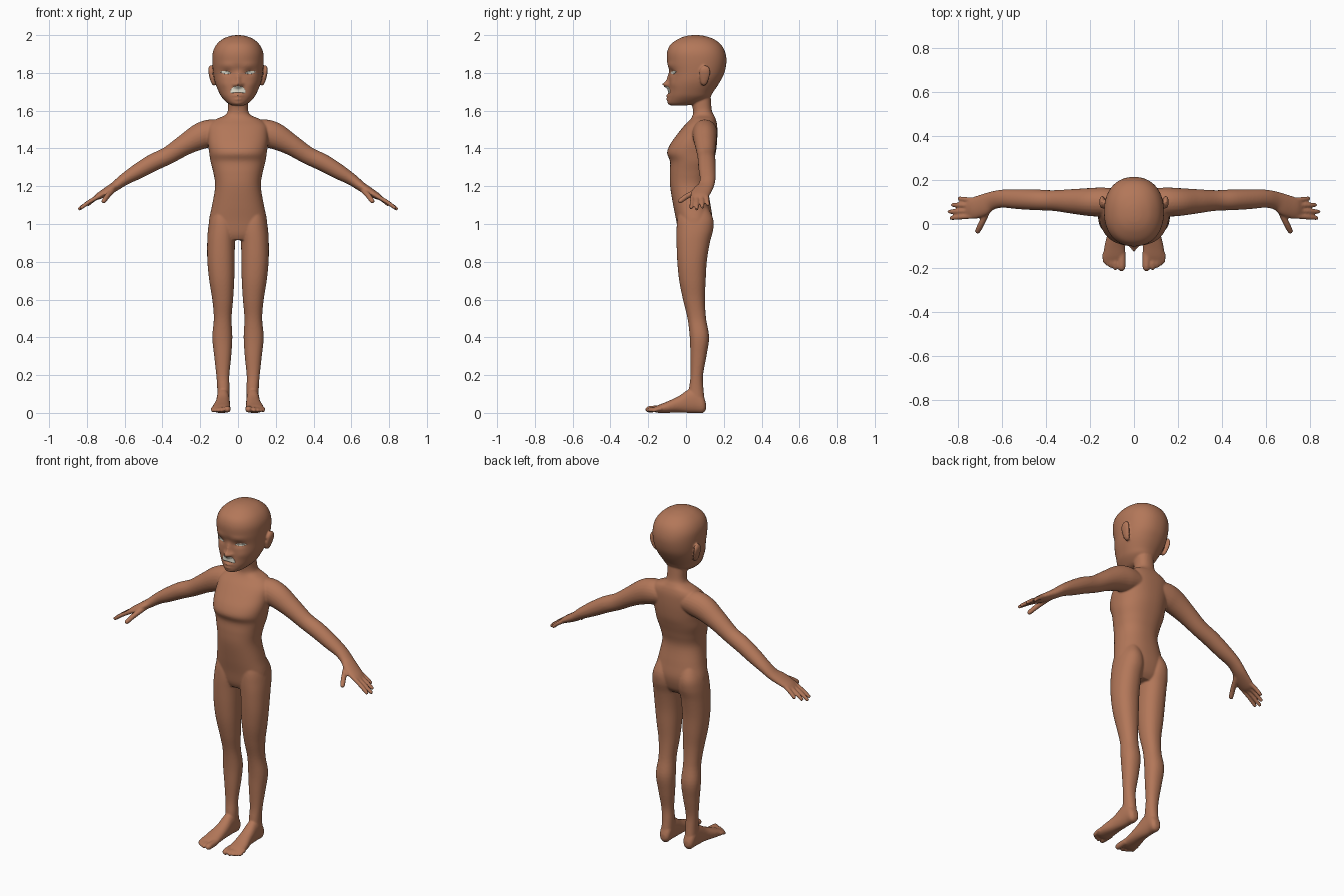
import bpy, bmesh, math
from mathutils import Vector
from mathutils.bvhtree import BVHTree

if "Cube" in bpy.data.objects:
    bpy.data.objects.remove(bpy.data.objects["Cube"])


def material(name, rgb):
    m = bpy.data.materials.new(name)
    m.diffuse_color = (*rgb, 1)
    m.use_nodes = True
    m.node_tree.nodes["Principled BSDF"].inputs["Base Color"].default_value = m.diffuse_color
    return m


skin = material("brown skin", (0.45, 0.185, 0.10))
pale = material("pale ivory", (0.80, 0.78, 0.66))
bm = bmesh.new()


def spline(rows, steps=5):
    """Catmull-Rom interpolation of rows of numbers."""
    out = []
    for i in range(len(rows) - 1):
        a, b, c, d = (rows[max(i - 1, 0)], rows[i], rows[i + 1], rows[min(i + 2, len(rows) - 1)])
        for s in range(steps):
            t = s / steps
            out.append([0.5 * (2 * q + (r - p) * t + (2 * p - 5 * q + 4 * r - w) * t * t
                               + (3 * q - p - 3 * r + w) * t ** 3) for p, q, r, w in zip(a, b, c, d)])
    return out + [list(rows[-1])]


def skin_rings(rings):
    """Bridge rings of points into a closed shell."""
    vr = [[bm.verts.new(p) for p in r] for r in rings]
    n = len(vr[0])
    faces = [bm.faces.new((a[i], a[(i + 1) % n], b[(i + 1) % n], b[i]))
             for a, b in zip(vr, vr[1:]) for i in range(n)]
    faces += [bm.faces.new(vr[0]), bm.faces.new(vr[-1])]
    bmesh.ops.recalc_face_normals(bm, faces=faces)
    return [v for r in vr for v in r]


def loft(rows, side=1, axis='z', n=2.2, seg=40):
    """Rows: position on axis, x0, x1, then y0, y1 (axis z) or z0, z1 (axis y)."""
    rings = []
    for h, x0, x1, b0, b1 in spline(rows):
        ring = []
        for k in range(seg):
            a = 2 * math.pi * k / seg
            c, s = (math.copysign(abs(f) ** (2 / n), f) for f in (math.cos(a), math.sin(a)))
            x, b = (x0 + x1) / 2 + c * (x1 - x0) / 2, (b0 + b1) / 2 + s * (b1 - b0) / 2
            ring.append((side * x, b, h) if axis == 'z' else (side * x, h, b))
        rings.append(ring)
    return skin_rings(rings)


def limb(rows, side=1, seg=24):
    """Tube along a path; rows: x, y, z, thickness radius, width radius."""
    pts = spline(rows)
    rings = []
    for i, (x, y, z, ru, rv) in enumerate(pts):
        t = (Vector(pts[min(i + 1, len(pts) - 1)][:3]) - Vector(pts[max(i - 1, 0)][:3])).normalized()
        ref = Vector((0, 1, 0)) if abs(t.y) < 0.85 else Vector((1, 0, 0))
        v = (ref - t * ref.dot(t)).normalized()
        u = v.cross(t)
        rings.append([])
        for k in range(seg):
            a = 2 * math.pi * k / seg
            p = Vector((x, y, z)) + u * ru * math.cos(a) + v * rv * math.sin(a)
            rings[-1].append((p.x * side, p.y, p.z))
    skin_rings(rings)


def digit(a, b, c, r, side):
    """Finger or toe through three points with a rounded tip."""
    d = (Vector(c) - Vector(b)).normalized() * r * 0.6
    limb([(*a, r, r), (*b, r, r), (*(Vector(c) - d), r * .85, r * .85), (*c, r * .3, r * .3)], side, 14)


# Head, with nose, lips and sockets pushed into the front
head = loft([(z, -w, w, f, b) for z, w, f, b in (
    (1.627, .03, -.075, .0), (1.64, .055, -.093, .075), (1.67, .085, -.094, .125),
    (1.70, .102, -.092, .145), (1.75, .122, -.09, .178), (1.80, .131, -.09, .203),
    (1.86, .136, -.1, .214), (1.91, .133, -.1, .207), (1.95, .114, -.082, .185),
    (1.98, .08, -.04, .145), (1.995, .042, .0, .10), (2.0, .012, .035, .065))], seg=96)
bumps = [(0, 1.738, .015, .014, -.034), (0, 1.765, .011, .03, -.014), (.02, 1.737, .009, .009, -.014),
         (0, 1.68, .026, .007, -.013), (0, 1.661, .022, .007, -.012), (0, 1.638, .025, .012, -.006),
         (.06, 1.802, .028, .015, .012), (.06, 1.842, .04, .012, -.004), (.075, 1.74, .025, .02, -.004),
         (0, 1.815, .02, .02, .004)]
for v in head:
    if v.co.y < 0.03:
        x, z = abs(v.co.x), v.co.z
        v.co.y += sum(d * math.exp(-((x - bx) / rx) ** 2 - ((z - bz) / rz) ** 2) for bx, bz, rx, rz, d in bumps)
bm.normal_update()
face_tree = BVHTree.FromBMesh(bm)

# Neck and torso
loft([(z, -w, w, f, b) for z, w, f, b in (
    (.915, .11, -.025, .10), (.95, .15, -.04, .125), (1.02, .153, -.052, .14), (1.1, .137, -.068, .13),
    (1.2, .121, -.084, .115), (1.27, .13, -.086, .128), (1.33, .145, -.084, .145), (1.375, .152, -.1, .157),
    (1.42, .158, -.085, .163), (1.47, .16, -.05, .166), (1.52, .155, -.01, .165), (1.553, .12, .022, .158),
    (1.575, .07, .035, .148), (1.6, .054, .037, .137), (1.65, .052, .03, .132), (1.70, .052, .03, .13))],
    n=2.3, seg=64)

for s in (-1, 1):
    # Ear
    limb([(.122, .098, 1.735, .007, .01), (.131, .095, 1.75, .011, .019), (.141, .098, 1.785, .012, .028),
          (.146, .10, 1.815, .012, .028), (.145, .099, 1.832, .008, .019), (.143, .098, 1.84, .003, .006)], s)
    # Leg
    loft([(.06, .045, .11, .01, .10), (.13, .045, .11, .016, .092), (.2, .046, .115, .024, .09),
          (.3, .036, .126, .023, .108), (.4, .03, .136, .02, .122), (.5, .034, .128, .008, .106),
          (.6, .026, .136, -.016, .1), (.7, .02, .152, -.036, .104), (.8, .018, .162, -.046, .11),
          (.9, .016, .163, -.05, .126), (.97, .01, .159, -.05, .144), (1.03, .02, .148, -.045, .143),
          (1.1, .03, .12, -.03, .11)], s)
    # Foot and toes
    loft([(.106, .062, .092, .02, .05), (.09, .047, .108, .0, .09), (.05, .045, .112, .0, .13),
          (.01, .044, .114, .0, .122), (-.04, .042, .12, .002, .088), (-.1, .041, .134, .0, .06),
          (-.145, .04, .138, .0, .042), (-.17, .048, .132, .006, .03)], s, 'y')
    for x, tip, r in ((.056, -.215, .018), (.085, -.21, .012), (.104, -.2, .011), (.12, -.19, .01), (.134, -.178, .01)):
        digit((x, -.13, .022), (x, tip + .03, .02), (x, tip, r * .9), r, s)
    # Arm, wrist and palm
    limb([(.08, .1, 1.485, .06, .06), (.14, .1, 1.482, .072, .066), (.2, .1, 1.464, .07, .064),
          (.28, .103, 1.42, .056, .056), (.37, .107, 1.363, .047, .047), (.45, .11, 1.325, .046, .047),
          (.53, .113, 1.279, .041, .045), (.6, .115, 1.237, .032, .041), (.65, .105, 1.2, .026, .042),
          (.69, .085, 1.175, .023, .05), (.735, .072, 1.149, .018, .047), (.76, .07, 1.135, .01, .036)], s)
    # Fingers and thumb
    for y0, y1, x, z in ((.108, .116, .80, 1.098), (.084, .087, .83, 1.086), (.06, .056, .845, 1.076), (.037, .027, .836, 1.082)):
        digit((.71, y0, 1.162), ((.73 + x) / 2, (y0 + y1) / 2, (1.15 + z) / 2 + .004), (x, y1, z), .0115, s)
    digit((.66, .075, 1.182), (.69, .01, 1.15), (.715, -.04, 1.115), .0145, s)

mesh = bpy.data.meshes.new("body")
bm.to_mesh(mesh)
bm.free()
mesh.materials.append(skin)
body = bpy.data.objects.new("body", mesh)
bpy.context.collection.objects.link(body)
# Fuse all shells into one smooth surface
rm = body.modifiers.new("fuse", 'REMESH')
rm.mode, rm.voxel_size, rm.use_smooth_shade = 'VOXEL', 0.0052, True
sm = body.modifiers.new("soften", 'SMOOTH')
sm.factor, sm.iterations = 0.5, 5


def face_patch(name, cx, half, bottom, top, lift):
    """Thin plate laid on the face between two height rules of u in -1..1."""
    b = bmesh.new()
    nu, nv, grid = 16, 6, []
    for i in range(nu + 1):
        u = -1 + 2 * i / nu
        col = []
        for j in range(nv + 1):
            x, z = cx + u * half, bottom(u) + (top(u) - bottom(u)) * j / nv
            hit = face_tree.ray_cast(Vector((x, -1, z)), Vector((0, 1, 0)))[0]
            col.append(b.verts.new((x, hit.y - lift, z)))
        grid.append(col)
    for p, q in zip(grid, grid[1:]):
        for j in range(nv):
            b.faces.new((p[j], q[j], q[j + 1], p[j + 1]))
    for f in b.faces:
        f.smooth = True
    me = bpy.data.meshes.new(name)
    b.to_mesh(me)
    b.free()
    me.materials.append(pale)
    ob = bpy.data.objects.new(name, me)
    bpy.context.collection.objects.link(ob)
    thick = ob.modifiers.new("thickness", 'SOLIDIFY')
    thick.thickness = 0.006


# Narrow eyes and the pale strip over the upper lip
for s, name in ((-1, "right_eye"), (1, "left_eye")):
    face_patch(name, s * .067, .029, lambda u: 1.803 + .003 * u * s - .008 * (1 - u * u),
               lambda u: 1.8035 + .003 * u * s + .006 * (1 - u * u), .003)
face_patch("upper_lip_strip", 0, .041, lambda u: 1.693 + .003 * (1 - u * u),
           lambda u: 1.705 + .022 * (1 - u ** 4), .004)
